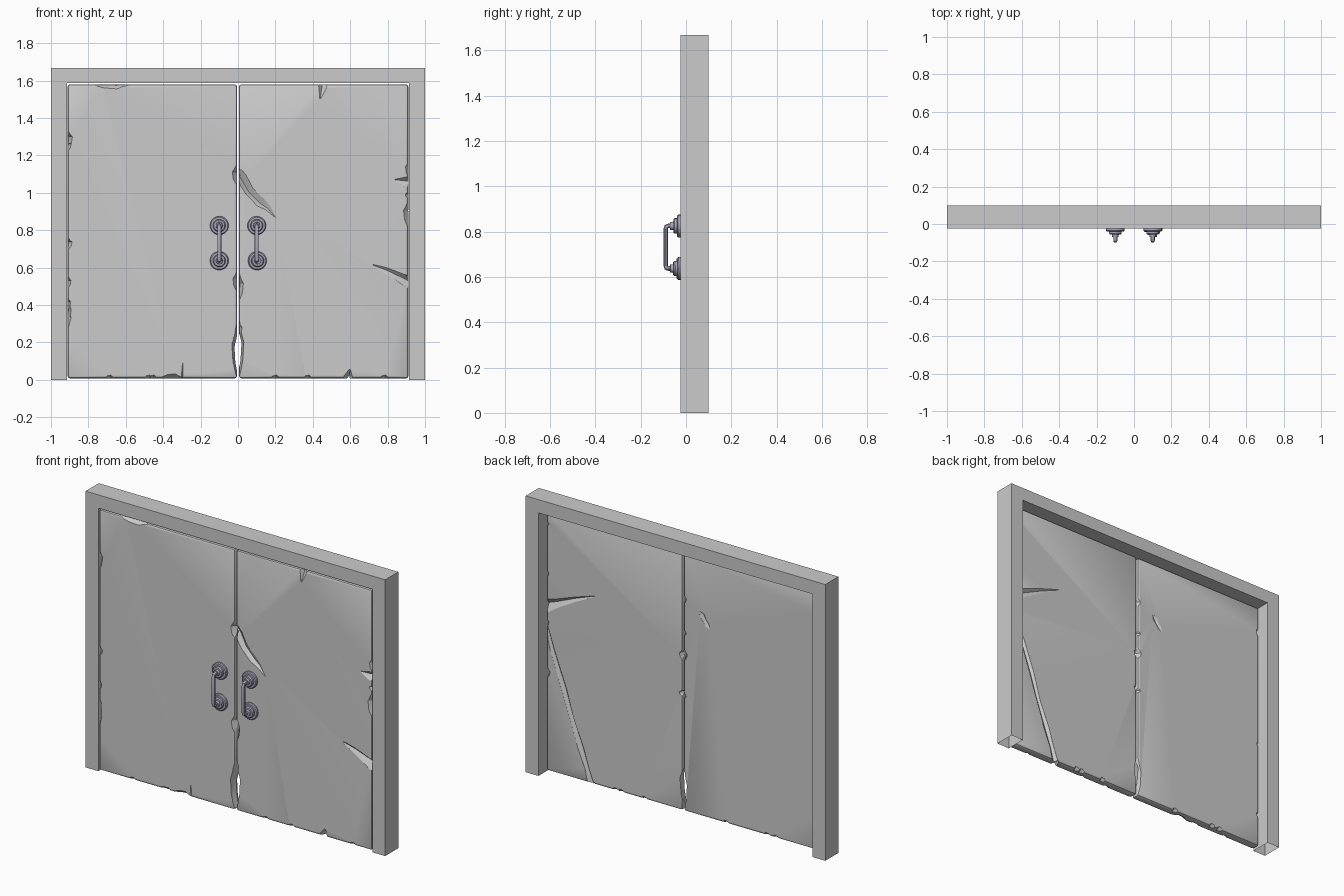
import bpy, bmesh, math, random
from mathutils import Vector, Matrix

if "Cube" in bpy.data.objects:
    bpy.data.objects.remove(bpy.data.objects["Cube"])

random.seed(4)
FRONT, BACK = -0.025, 0.03          # door faces

metal = bpy.data.materials.new("handle_metal")
metal.diffuse_color = (0.42, 0.40, 0.52, 1)
metal.use_nodes = True
metal.node_tree.nodes["Principled BSDF"].inputs["Base Color"].default_value = metal.diffuse_color


def finish(name, bm):
    bmesh.ops.recalc_face_normals(bm, faces=bm.faces)
    me = bpy.data.meshes.new(name)
    bm.to_mesh(me)
    bm.free()
    ob = bpy.data.objects.new(name, me)
    bpy.context.collection.objects.link(ob)
    return ob


def activate(ob):
    bpy.ops.object.select_all(action='DESELECT')
    ob.select_set(True)
    bpy.context.view_layer.objects.active = ob


def gouge(bm, pts, back=False):
    """Tapered V-shaped cutter along (x, z, half width, depth) points."""
    y0, s = (BACK, -1) if back else (FRONT, 1)
    rings = []
    for i, (x, z, w, d) in enumerate(pts):
        a, b = pts[max(i - 1, 0)], pts[min(i + 1, len(pts) - 1)]
        t = Vector((b[0] - a[0], b[1] - a[1])).normalized()
        n = Vector((-t.y, t.x)) * w
        rings.append([bm.verts.new((x + n.x * k, y0 + s * y, z + n.y * k)) for k, y in
                      ((-1, -0.02), (1, -0.02), (1, 0.0004), (-0.2, d), (-1, 0.0004))])
    for r, q in zip(rings, rings[1:]):
        for j in range(5):
            k = (j + 1) % 5
            bm.faces.new((r[j], r[k], q[k], q[j]))
    bm.faces.new(rings[0])
    bm.faces.new(rings[-1])


def edge_chip(pos, length, w, d, vertical=True):
    """Chip running along a door edge, as a gouge path."""
    out = []
    for u, k in ((-0.5, 0.1), (-0.2, 0.8), (0.1, 1), (0.25, 0.5), (0.5, 0.1)):
        p = (pos[0], pos[1] + u * length) if vertical else (pos[0] + u * length, pos[1])
        out.append((*p, w * k, max(d * k, 0.003)))
    return out


def door(name, x0, x1, front_cuts, back_cuts):
    bm = bmesh.new()
    bmesh.ops.create_cube(bm, size=1)
    for v in bm.verts:
        v.co = (x1 if v.co.x > 0 else x0, BACK if v.co.y > 0 else FRONT, 1.58 if v.co.z > 0 else 0.008)
    bmesh.ops.bevel(bm, geom=bm.edges[:], offset=0.013, segments=2, profile=0.5, affect='EDGES')
    ob = finish(name, bm)
    # small random edge wear on both sides
    for cuts in (front_cuts, back_cuts):
        for _ in range(7):
            x = random.choice((x0, x1))
            cuts.append(edge_chip((x, random.uniform(0.1, 1.5)), random.uniform(0.03, 0.1),
                                  random.uniform(0.015, 0.02), 0.03))
        for _ in range(3):
            cuts.append(edge_chip((random.uniform(x0 + .1, x1 - .1), 0.008), 0.06, 0.018, 0.025, False))
    for i, (pts, back) in enumerate([(c, False) for c in front_cuts] + [(c, True) for c in back_cuts]):
        bm = bmesh.new()
        gouge(bm, pts, back)
        cutter = finish("cutter", bm)
        cutter.hide_render = True
        m = ob.modifiers.new("damage", 'BOOLEAN')
        m.operation, m.solver, m.object = 'DIFFERENCE', 'EXACT', cutter
        activate(ob)
        bpy.ops.object.modifier_apply(modifier=m.name)
        bpy.data.objects.remove(cutter)
    activate(ob)
    bpy.ops.object.shade_smooth_by_angle(angle=math.radians(25))


# Door frame: extruded arch outline, open underneath
bm = bmesh.new()
outline = [(-1, 0), (-1, 1.667), (1, 1.667), (1, 0), (.915, 0), (.915, 1.587), (-.915, 1.587), (-.915, 0)]
f = [bm.verts.new((x, -0.025, z)) for x, z in outline]
b = [bm.verts.new((x, 0.1, z)) for x, z in outline]
for i in range(8):
    j = (i + 1) % 8
    if outline[i][1] + outline[j][1] > 0:
        bm.faces.new((f[i], f[j], b[j], b[i]))
bm.faces.new(f)
bm.faces.new(b[::-1])
finish("door_frame", bm)

# Left door with worn edges and a small dent behind
door("left_door", -0.911, -0.005,
     [edge_chip((-0.67, 1.58), 0.22, 0.024, 0.03, False),
      edge_chip((-0.911, 1.29), 0.10, 0.026, 0.05),
      edge_chip((-0.911, 0.73), 0.07, 0.024, 0.04),
      edge_chip((-0.911, 0.36), 0.2, 0.018, 0.04),
      edge_chip((-0.005, 1.10), 0.12, 0.026, 0.04),
      edge_chip((-0.005, 0.53), 0.12, 0.022, 0.04),
      edge_chip((-0.005, 0.16), 0.3, 0.028, 0.09),
      edge_chip((-0.35, 0.008), 0.14, 0.025, 0.04, False),
      [(-0.30, -0.01, 0.006, 0.01), (-0.298, 0.03, 0.004, 0.006), (-0.296, 0.09, 0.001, 0.002)]],
     [[(-0.115, 1.24, 0.004, 0.002), (-0.13, 1.22, 0.02, 0.010), (-0.15, 1.19, 0.014, 0.008),
       (-0.165, 1.17, 0.018, 0.008), (-0.18, 1.155, 0.004, 0.002)],
      edge_chip((-0.005, 0.95), 0.08, 0.024, 0.04),
      edge_chip((-0.005, 0.14), 0.28, 0.022, 0.06)])

# Right door with deep cracks on both faces
door("right_door", 0.005, 0.911,
     [[(-0.03, 1.15, 0.02, 0.03), (0.02, 1.08, 0.028, 0.03), (0.06, 1.01, 0.024, 0.022),
       (0.12, 0.95, 0.026, 0.018), (0.16, 0.92, 0.016, 0.012), (0.2, 0.87, 0.002, 0.002)],
      [(0.95, 0.50, 0.038, 0.035), (0.88, 0.54, 0.026, 0.025), (0.79, 0.585, 0.016, 0.012),
       (0.72, 0.612, 0.006, 0.002)],
      [(0.94, 1.055, 0.04, 0.04), (0.89, 1.06, 0.024, 0.018), (0.835, 1.07, 0.002, 0.002)],
      edge_chip((0.911, 0.89), 0.16, 0.026, 0.04),
      [(0.455, 1.61, 0.034, 0.03), (0.452, 1.56, 0.020, 0.018), (0.44, 1.505, 0.003, 0.002)],
      [(0.585, -0.02, 0.035, 0.07), (0.59, 0.02, 0.022, 0.06), (0.598, 0.055, 0.004, 0.004)],
      edge_chip((0.005, 0.5), 0.16, 0.024, 0.04),
      edge_chip((0.005, 0.17), 0.32, 0.026, 0.09)],
     [[(0.94, 0.99, 0.045, 0.03), (0.85, 1.03, 0.026, 0.02), (0.72, 1.09, 0.014, 0.012),
       (0.59, 1.143, 0.003, 0.002)],
      [(0.925, 0.93, 0.008, 0.006), (0.87, 0.74, 0.015, 0.012), (0.79, 0.52, 0.018, 0.014),
       (0.74, 0.36, 0.013, 0.012), (0.68, 0.2, 0.02, 0.016), (0.64, 0.09, 0.014, 0.014),
       (0.61, -0.01, 0.022, 0.02)],
      edge_chip((0.911, 0.6), 0.08, 0.024, 0.04)])

# Stepped rosette profile: radius, y
ROSETTE = [(0, -.024), (.05, -.024), (.05, -.035), (.045, -.040), (.034, -.040), (.034, -.050),
           (.029, -.056), (.019, -.056), (.017, -.070), (0, -.070)]


def lathe(bm, profile, x, z, tilt, n=20):
    m = Matrix.Translation((x, -0.024, z)) @ Matrix.Rotation(tilt, 4, 'Z') @ Matrix.Translation((0, 0.024, 0))
    vs = [bm.verts.new(m @ Vector((r, y, 0))) for r, y in profile]
    es = [bm.edges.new(p) for p in zip(vs, vs[1:])]
    axis = (m.to_3x3() @ Vector((0, 1, 0))).normalized()
    bmesh.ops.spin(bm, geom=vs + es, cent=(x, -0.024, z), axis=axis, angle=math.tau, steps=n)


def handle(side, x, shift, tilt):
    ztop, zbot = 0.825, 0.637
    bm = bmesh.new()
    lathe(bm, ROSETTE, x, ztop, 0)
    lathe(bm, ROSETTE, x + shift, zbot, tilt)
    bmesh.ops.remove_doubles(bm, verts=bm.verts, dist=1e-5)
    rose = finish(side + "_handle_rosettes", bm)
    # Bent grip tube
    cu = bpy.data.curves.new(side + "_handle_grip", 'CURVE')
    cu.dimensions, cu.bevel_depth, cu.bevel_resolution, cu.use_fill_caps = '3D', 0.0105, 3, True
    path = [(x, -.055, ztop), (x, -.078, ztop), (x, -.087, ztop - .003), (x, -.0895, ztop - .014),
            (x, -.0895, zbot + .014), (x + shift * .2, -.087, zbot + .003),
            (x + shift * .4, -.078, zbot), (x + shift, -.055, zbot)]
    sp = cu.splines.new('POLY')
    sp.points.add(len(path) - 1)
    for p, co in zip(sp.points, path):
        p.co = (*co, 1)
    grip = bpy.data.objects.new(side + "_handle_grip", cu)
    bpy.context.collection.objects.link(grip)
    activate(grip)
    bpy.ops.object.convert(target='MESH')
    for ob in (rose, bpy.context.view_layer.objects.active):
        ob.data.materials.clear()
        ob.data.materials.append(metal)
        activate(ob)
        bpy.ops.object.shade_smooth_by_angle(angle=math.radians(35))


# Door handles, the right one slightly knocked out of line
handle("left", -0.1, 0, 0)
handle("right", 0.1, 0.003, 0.08)
